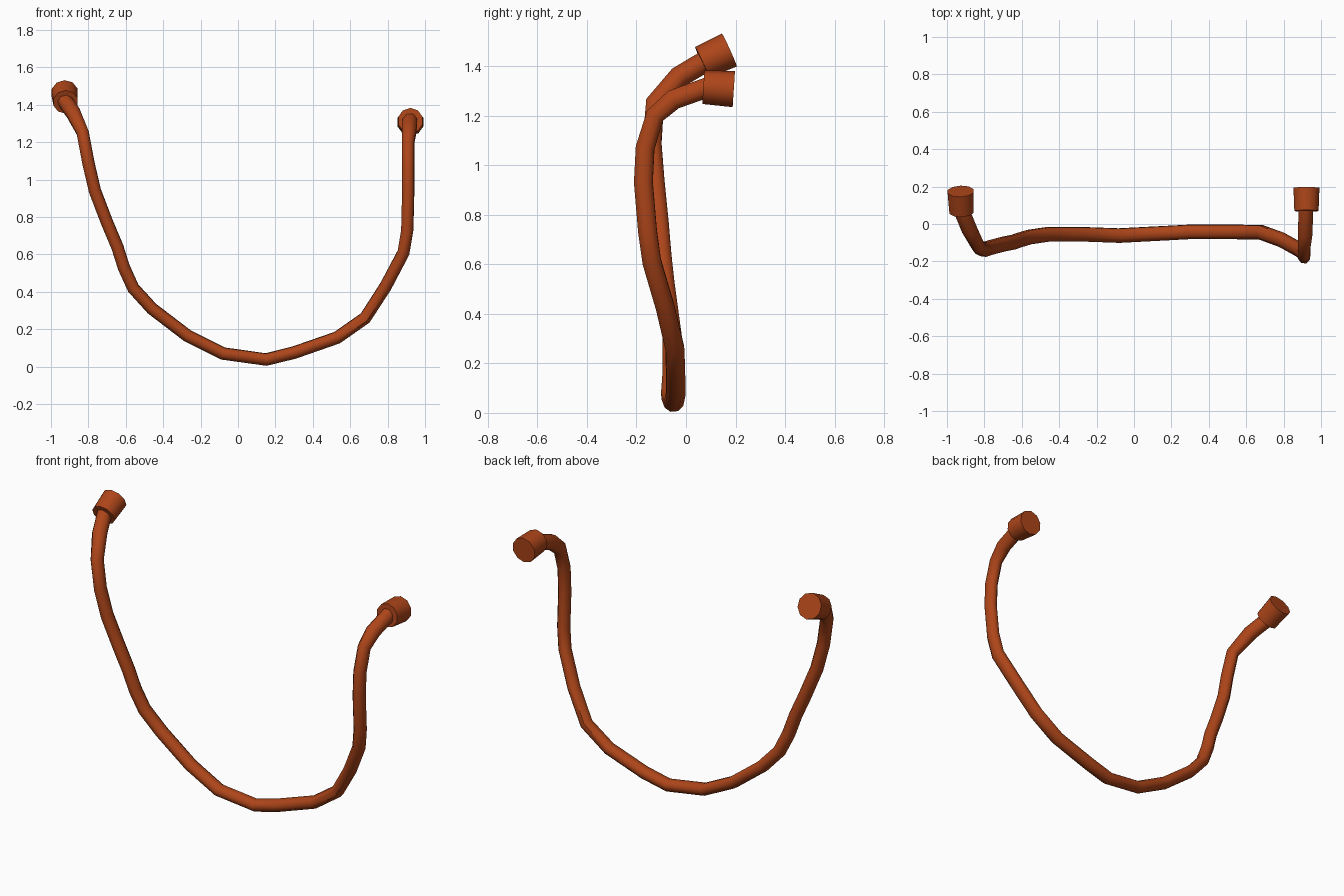
import bpy, bmesh, math
from mathutils import Vector

if "Cube" in bpy.data.objects:
    bpy.data.objects.remove(bpy.data.objects["Cube"])

mat = bpy.data.materials.new("rust_red")
mat.diffuse_color = (0.42, 0.06, 0.01, 1)
mat.use_nodes = True
mat.node_tree.nodes["Principled BSDF"].inputs["Base Color"].default_value = mat.diffuse_color


def sweep(name, path, radii, sides):
    """Sweep an elliptical section (ru, rv per point) along a path, with closed ends."""
    pts = [Vector(p) for p in path]
    bm = bmesh.new()
    u = Vector((1, 0, 0))
    rings = []
    for i, p in enumerate(pts):
        a = (p - pts[i - 1]).normalized() if i > 0 else Vector()
        b = (pts[i + 1] - p).normalized() if i < len(pts) - 1 else Vector()
        t = (a + b).normalized()
        u = (u - t * u.dot(t)).normalized()   # carry the frame along the path
        v = t.cross(u)
        ru, rv = radii[i]
        ring = []
        for k in range(sides):
            ang = 2 * math.pi * (k + 0.5) / sides
            ring.append(bm.verts.new(p + u * ru * math.cos(ang) + v * rv * math.sin(ang)))
        rings.append(ring)
    for r0, r1 in zip(rings, rings[1:]):
        for k in range(sides):
            j = (k + 1) % sides
            bm.faces.new((r0[k], r0[j], r1[j], r1[k]))
    bm.faces.new(rings[0][::-1])
    bm.faces.new(rings[-1])
    bmesh.ops.recalc_face_normals(bm, faces=bm.faces)
    me = bpy.data.meshes.new(name)
    bm.to_mesh(me)
    bm.free()
    me.materials.append(mat)
    ob = bpy.data.objects.new(name, me)
    bpy.context.collection.objects.link(ob)
    bpy.ops.object.select_all(action='DESELECT')
    ob.select_set(True)
    bpy.context.view_layer.objects.active = ob
    bpy.ops.object.shade_smooth_by_angle(angle=math.radians(50))
    return ob


# Hanging strap, from the right end down and up to the left end
path = [(0.92, 0.09, 1.315), (0.915, -0.05, 1.265), (0.91, -0.125, 1.20),
        (0.91, -0.165, 1.07), (0.91, -0.172, 0.93), (0.905, -0.155, 0.73),
        (0.885, -0.138, 0.61), (0.79, -0.085, 0.43), (0.68, -0.045, 0.26),
        (0.53, -0.042, 0.155), (0.30, -0.042, 0.075), (0.15, -0.05, 0.038),
        (-0.08, -0.062, 0.07), (-0.27, -0.055, 0.165), (-0.46, -0.055, 0.31),
        (-0.56, -0.07, 0.42), (-0.61, -0.085, 0.53), (-0.645, -0.097, 0.64),
        (-0.70, -0.108, 0.77), (-0.765, -0.125, 0.94), (-0.80, -0.137, 1.09),
        (-0.83, -0.125, 1.25), (-0.88, -0.03, 1.355), (-0.925, 0.08, 1.42)]
radii = [(0.035, 0.041)] * len(path)
for i in (0, 1, -2, -1):
    radii[i] = (0.042, 0.044)
sweep("strap", path, radii, 8)

# End caps that plug into the wall behind
cap_r = [(0.068, 0.068), (0.073, 0.073)]
sweep("right_end_cap", [(0.922, 0.07, 1.315), (0.922, 0.193, 1.307)], cap_r, 10)
sweep("left_end_cap", [(-0.922, 0.065, 1.415), (-0.927, 0.175, 1.465)], cap_r, 10)
